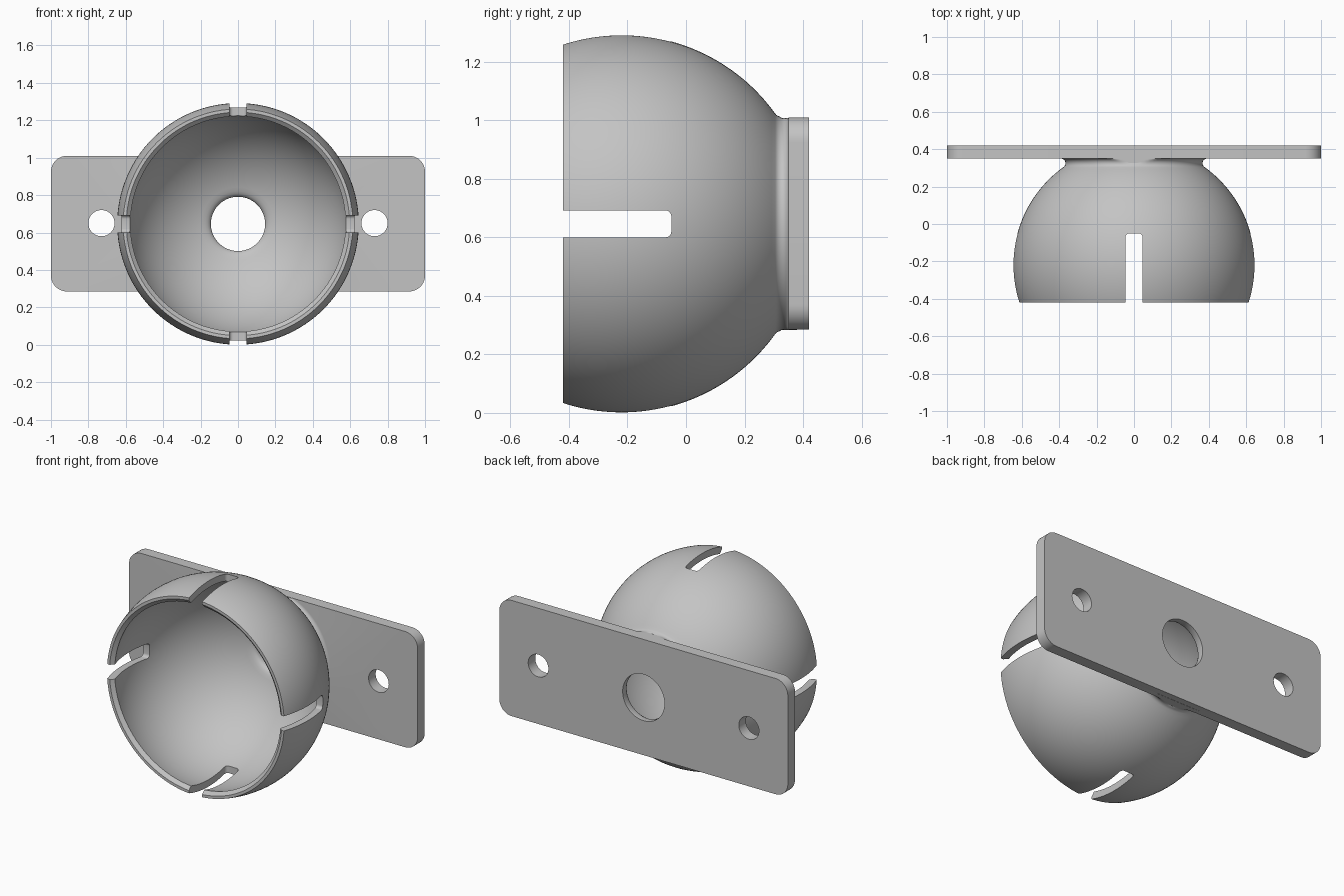
import bpy, bmesh
from math import sin, cos, pi, sqrt, asin, atan2
from mathutils import Matrix

cube = bpy.data.objects.get("Cube")
if cube:
    bpy.data.objects.remove(cube, do_unlink=True)

CZ = 0.646                  # height of the common axis
CY = -0.22                  # sphere centre along the axis
R_OUT, R_IN = 0.646, 0.603  # shell radii
FRONT, PLATE_Y, BACK = -0.42, 0.35, 0.42
HALF_H = 0.3625             # half height of the plate

grey = bpy.data.materials.new("light_grey")
grey.use_nodes = True
colour = (0.55, 0.55, 0.55, 1)
grey.diffuse_color = colour
grey.node_tree.nodes["Principled BSDF"].inputs["Base Color"].default_value = colour


def finish(bm, name):
    bmesh.ops.recalc_face_normals(bm, faces=bm.faces)
    mesh = bpy.data.meshes.new(name)
    bm.to_mesh(mesh)
    bm.free()
    mesh.materials.append(grey)
    ob = bpy.data.objects.new(name, mesh)
    bpy.context.collection.objects.link(ob)
    return ob


def lathe(name, profile, sides=128, clamp=None):
    """Solid turned around the y axis from (radius, y) points."""
    bm = bmesh.new()
    rings = []
    for r, y in profile:
        ring = []
        for i in range(sides):
            a = 2 * pi * i / sides
            z = r * sin(a)
            if clamp and y > clamp[0]:
                z = max(-clamp[1], min(clamp[1], z))
            ring.append(bm.verts.new((r * cos(a), y, CZ + z)))
        rings.append(ring)
    for a, b in zip(rings, rings[1:]):
        for i in range(sides):
            j = (i + 1) % sides
            bm.faces.new((a[i], a[j], b[j], b[i]))
    bm.faces.new(rings[0])
    bm.faces.new(rings[-1])
    return finish(bm, name)


def rounded_box(name, size, centre, axis, radius, segments=8):
    """Box with the edges that run along one axis rounded."""
    bm = bmesh.new()
    bmesh.ops.create_cube(bm, size=1, matrix=Matrix.Translation(centre) @ Matrix.Diagonal((*size, 1)))
    edges = [e for e in bm.edges
             if abs((e.verts[0].co - e.verts[1].co).normalized()[axis]) > 0.9]
    bmesh.ops.bevel(bm, geom=edges, offset=radius, segments=segments,
                    profile=0.5, affect='EDGES')
    return finish(bm, name)


def combine(target, tool, operation):
    mod = target.modifiers.new(operation.lower(), 'BOOLEAN')
    mod.operation = operation
    mod.solver = 'EXACT'
    mod.object = tool
    bpy.context.view_layer.objects.active = target
    bpy.ops.object.modifier_apply(modifier=mod.name)
    bpy.data.objects.remove(tool, do_unlink=True)


def sphere_arc(radius, y0, y1, steps):
    """Sphere profile between two positions along the axis."""
    a0, a1 = (asin((y - CY) / radius) for y in (y0, y1))
    angles = [a0 + (a1 - a0) * i / steps for i in range(steps + 1)]
    return [(radius * cos(a), CY + radius * sin(a)) for a in angles]


# Outer ball with a concave fillet running into the plate
f = 0.025
dy = PLATE_Y - f - CY
fillet_r = sqrt((R_OUT + f) ** 2 - dy ** 2)
start = atan2(-dy, -fillet_r) + 2 * pi
touch_y = CY + R_OUT * dy / (R_OUT + f)
profile = sphere_arc(R_OUT, FRONT, touch_y, 40)
for i in range(1, 11):
    a = start + (pi / 2 - start) * i / 10
    profile.append((fillet_r + f * cos(a), PLATE_Y - f + f * sin(a)))
profile.append((fillet_r, 0.38))
socket = lathe("ball_socket_mount", profile, clamp=(PLATE_Y - f, HALF_H - 0.0005))

# Mounting plate
plate = rounded_box("mounting_plate", (2, BACK - PLATE_Y, 2 * HALF_H),
                    (0, (PLATE_Y + BACK) / 2, CZ + 0.0015), 1, 0.085, 10)
combine(socket, plate, 'UNION')

# Hollow with a chamfered mouth and a rounded centre hole
mouth = [(0.62, FRONT - 0.023), (0.597, FRONT)]
hole = [(0.162, 0.364), (0.151, 0.372), (0.145, 0.384), (0.145, 0.6)]
inside = sphere_arc(R_IN, -0.4, 0.357, 44)
combine(socket, lathe("hollow_cutter", mouth + inside + hole), 'DIFFERENCE')

# Screw holes
for x in (-0.73, 0.73):
    screw = lathe("screw_hole_cutter", [(0.07, 0.25), (0.07, 0.6)], 48)
    screw.data.transform(Matrix.Translation((x, 0, 0.004)))
    combine(socket, screw, 'DIFFERENCE')

# Crossed slots that split the rim into four fingers
for axis, size in ((0, (1.6, 0.55, 0.092)), (2, (0.092, 0.55, 1.6))):
    slot = rounded_box("slot_cutter", size, (0, -0.05 - 0.275, CZ), axis, 0.02, 5)
    combine(socket, slot, 'DIFFERENCE')

bpy.ops.object.select_all(action='DESELECT')
socket.select_set(True)
bpy.context.view_layer.objects.active = socket
bpy.ops.object.shade_smooth_by_angle(angle=pi / 6)
